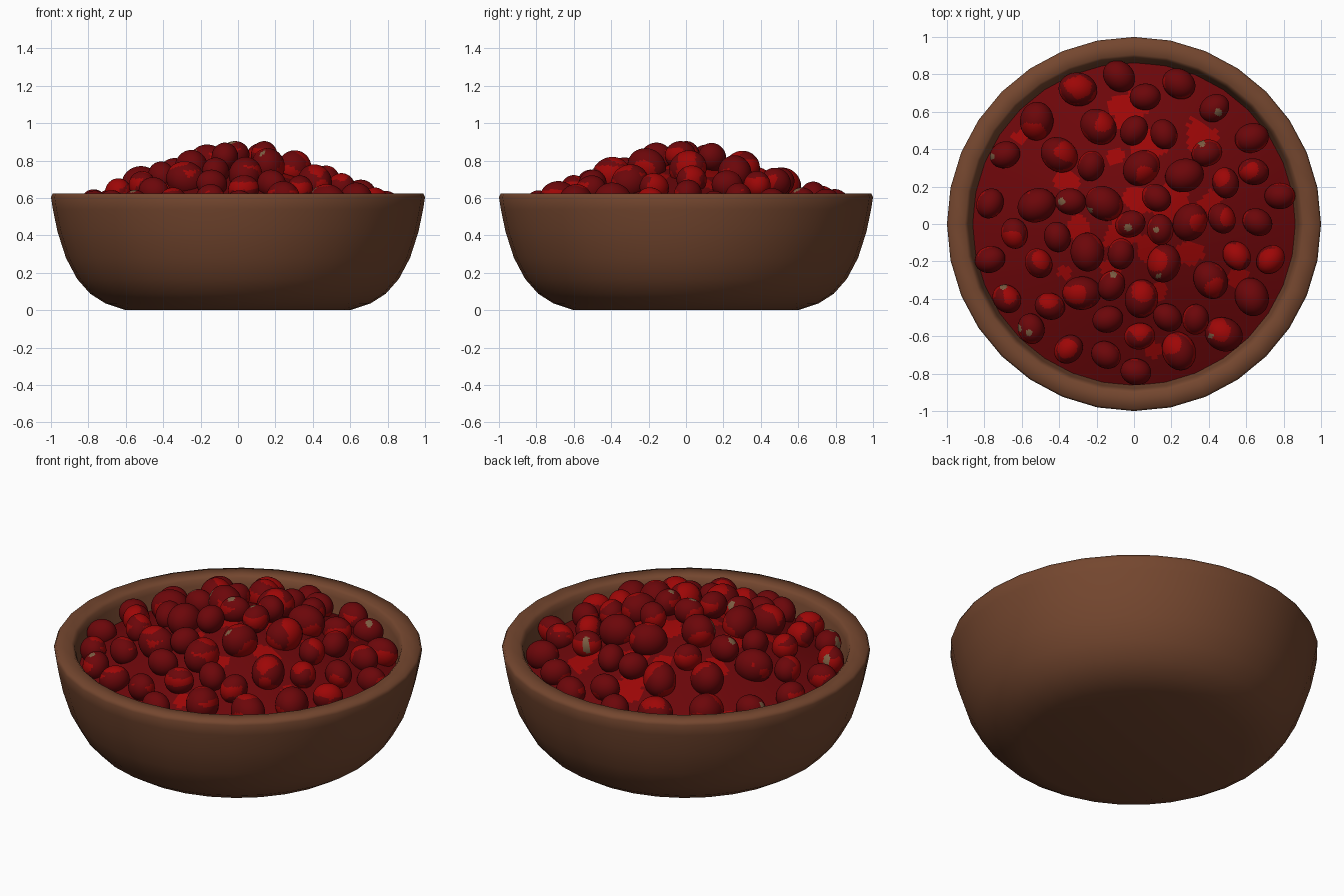
import bpy, bmesh, math, random
from mathutils import Vector, Matrix, noise

if "Cube" in bpy.data.objects:
    bpy.data.objects.remove(bpy.data.objects["Cube"])

random.seed(4)


def material(name, rgb):
    m = bpy.data.materials.new(name)
    m.diffuse_color = (*rgb, 1)
    m.use_nodes = True
    m.node_tree.nodes["Principled BSDF"].inputs["Base Color"].default_value = m.diffuse_color
    return m


wood = material("brown wood", (0.175, 0.062, 0.028))
dark_red = material("dark red", (0.15, 0.002, 0.003))
bright_red = material("bright red", (0.34, 0.002, 0.002))
tan = material("tan stem scar", (0.20, 0.11, 0.055))


def add_object(name, bm, mats, angle=40):
    me = bpy.data.meshes.new(name)
    bm.to_mesh(me)
    bm.free()
    for m in mats:
        me.materials.append(m)
    ob = bpy.data.objects.new(name, me)
    bpy.context.collection.objects.link(ob)
    bpy.ops.object.select_all(action='DESELECT')
    ob.select_set(True)
    bpy.context.view_layer.objects.active = ob
    bpy.ops.object.shade_smooth_by_angle(angle=math.radians(angle))
    return ob


def lathe(profile, sides):
    bm = bmesh.new()
    vs = [bm.verts.new((r, 0, z)) for r, z in profile]
    es = [bm.edges.new(p) for p in zip(vs, vs[1:])]
    bmesh.ops.spin(bm, geom=vs + es, cent=(0, 0, 0), axis=(0, 0, 1),
                   angle=math.tau, steps=sides, use_duplicate=False)
    bmesh.ops.remove_doubles(bm, verts=bm.verts, dist=1e-4)
    bmesh.ops.recalc_face_normals(bm, faces=bm.faces)
    return bm


def pile_height(r):
    # height of the berry centres over the pile
    return 0.56 + 0.27 * (1 - (r / 0.8) ** 1.35)


def in_spots(p, spots):
    # inside any round spot seen from above, with a wavy outline
    wobble = 1 + 0.5 * noise.noise(p * 14)
    return any(math.hypot(p.x - x, p.y - y) < r * wobble for x, y, r in spots)


# Bowl: outside, rolled rim and inside wall
bowl = lathe([(0, 0), (0.6, 0), (0.71, 0.037), (0.79, 0.088), (0.86, 0.167),
              (0.92, 0.28), (0.965, 0.42), (0.99, 0.54), (1.0, 0.605),
              (0.99, 0.625), (0.905, 0.625), (0.89, 0.612), (0.88, 0.58),
              (0.865, 0.5), (0.80, 0.3), (0.55, 0.12), (0, 0.1)], 32)
add_object("bowl", bowl, [wood], 70)

# Fruit mound filling the gaps between berries, with bright areas
mound_spots = [(-.03, .60, .10), (.08, .42, .09), (-.10, .36, .05), (.36, .46, .09),
               (.20, .12, .09), (.02, .13, .08), (-.05, -.04, .09), (.08, -.12, .07),
               (.30, -.16, .07), (-.30, -.02, .06), (-.36, .22, .06), (-.12, -.24, .05),
               (.14, -.36, .05), (.56, -.28, .05), (-.62, .46, .04), (.42, .12, .06),
               (-.38, -.26, .04), (.10, -.66, .05)]
rings = [(i * 0.87 / 44, pile_height(i * 0.87 / 44) - 0.04) for i in range(45)]
mound = lathe(rings, 144)
if sum(f.normal.z for f in mound.faces) < 0:
    bmesh.ops.reverse_faces(mound, faces=mound.faces)
for f in mound.faces:
    f.material_index = int(in_spots(f.calc_center_median(), mound_spots))
add_object("fruit_mound", mound, [dark_red, bright_red])

# Berries: positions seen from above, large then small
large = [(-.52, .55), (-.40, .37), (-.52, .10), (-.16, .11), (-.25, -.15),
         (.27, .26), (.30, .01), (.16, -.21), (.41, -.30), (.63, -.39),
         (.24, -.68), (.04, -.40), (-.19, .52), (.04, .30), (-.28, -.37),
         (-.30, .72), (.48, -.59), (.63, .46), (.24, .75), (-.08, .79)]
small = [(.06, .68), (.43, .62), (0, .50), (.16, .48), (.39, .38), (.49, .22),
         (.64, .28), (.78, .15), (.66, .01), (.73, -.19), (.55, -.17),
         (.47, .03), (.12, .14), (-.02, 0), (.14, -.03), (-.07, -.16),
         (-.12, -.33), (-.14, -.51), (.18, -.50), (.33, -.51), (.03, -.60),
         (.01, -.79), (-.15, -.70), (-.35, -.67), (-.55, -.56), (-.45, -.44),
         (-.68, -.40), (-.51, -.21), (-.77, -.19), (-.64, -.05), (-.41, -.07),
         (-.34, .12), (-.23, .31), (-.69, .37), (-.77, .11)]
# Bright patches on the berry tops, and the small stem scars
berry_spots = [(-.30, .73, .06), (-.54, .50, .06), (-.36, .38, .06), (.62, .28, .045),
               (.73, -.19, .07), (.55, -.17, .07), (.50, .03, .05), (.35, .0, .05),
               (.12, -.20, .06), (.04, -.37, .06), (-.31, -.38, .06), (.45, -.57, .06),
               (-.35, -.67, .05), (-.46, -.41, .05), (-.64, -.08, .05), (-.50, -.19, .05),
               (.47, .25, .05), (-.16, .55, .05), (.06, .25, .05), (.03, -.58, .05),
               (.20, -.64, .05), (.43, -.34, .05), (-.66, -.38, .04)]
scars = [(-.03, -.02), (.12, -.03), (.36, .43), (.45, .60), (-.39, .12),
         (-.24, .07), (-.56, -.58), (-.62, -.56), (-.70, -.33), (.13, -.28),
         (.56, -.28), (.41, -.60), (-.76, .36), (-.11, -.27)]
scars = [(x, y, 0.018) for x, y in scars]


def berry(i, x, y, radius):
    d = math.hypot(x, y)
    z = pile_height(d) + (0.025 if 0.1 < d < 0.2 and radius < 0.09 else 0)
    turn = Matrix.Rotation(random.uniform(0, math.tau), 4, 'Z') @ \
        Matrix.Rotation(random.uniform(-0.5, 0.5), 4, 'Y')
    bm = bmesh.new()
    bmesh.ops.create_uvsphere(bm, u_segments=40, v_segments=26, radius=radius)
    bm.transform(Matrix.Translation((x, y, z)) @ turn @ Matrix.Diagonal((1.08, 0.92, 0.98, 1)))
    for f in bm.faces:
        c = f.calc_center_median()
        side = c.z < z + 0.5 * radius
        patch = noise.noise(c * 6.5 + Vector((i * 2.37, 0, 0))) > 0.22
        f.material_index = int(in_spots(c, berry_spots) or (side and patch))
        if c.z > z - 0.02 and in_spots(c, scars):
            f.material_index = 2
    add_object(f"berry_{i + 1}", bm, [dark_red, bright_red, tan], 60)


for i, (x, y) in enumerate(large + small):
    r = 0.097 if i < len(large) else 0.077
    berry(i, x, y, r * (0.88 if i >= 17 and i < 20 else 1))
